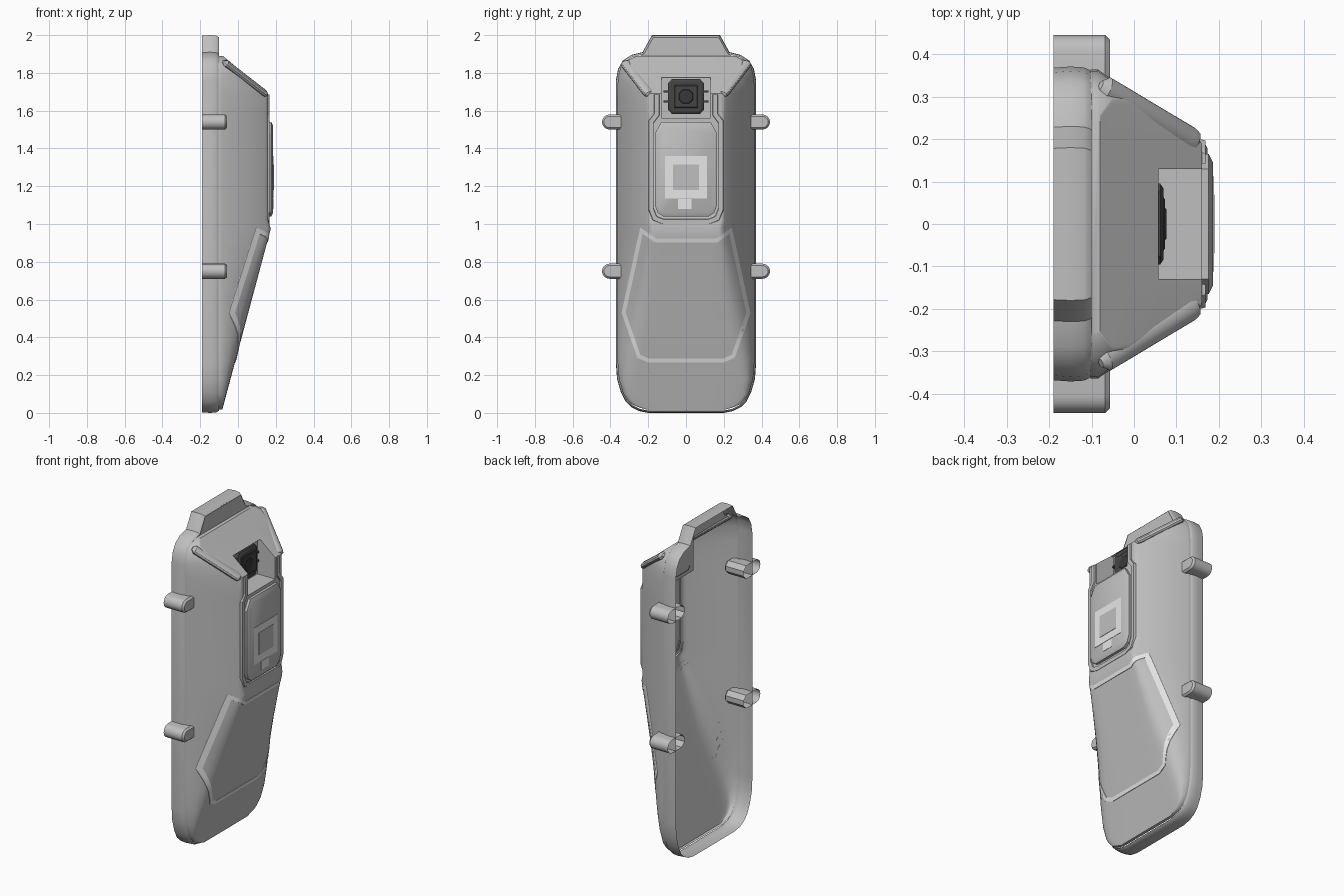
import bpy, bmesh, math
from mathutils import Vector
from mathutils.bvhtree import BVHTree

if "Cube" in bpy.data.objects:
    bpy.data.objects.remove(bpy.data.objects["Cube"])


def material(name, v):
    m = bpy.data.materials.new(name)
    m.diffuse_color = (v, v, v, 1)
    m.use_nodes = True
    m.node_tree.nodes["Principled BSDF"].inputs["Base Color"].default_value = m.diffuse_color
    return m


GREY = material("body grey", 0.52)
LIGHT = material("light marking", 0.8)
DARK = material("camera dark grey", 0.06)
BLACK = material("lens black", 0.04)


def make(name, verts, faces, mat, angle=30):
    bm = bmesh.new()
    vs = [bm.verts.new(v) for v in verts]
    for f in faces:
        bm.faces.new([vs[i] for i in f])
    bmesh.ops.remove_doubles(bm, verts=bm.verts, dist=0.0005)
    bmesh.ops.recalc_face_normals(bm, faces=bm.faces)
    me = bpy.data.meshes.new(name)
    bm.to_mesh(me)
    bm.free()
    me.materials.append(mat)
    ob = bpy.data.objects.new(name, me)
    bpy.context.collection.objects.link(ob)
    bpy.ops.object.select_all(action='DESELECT')
    ob.select_set(True)
    bpy.context.view_layer.objects.active = ob
    bpy.ops.object.shade_smooth_by_angle(angle=math.radians(angle))
    return ob


def mirror(half):
    """Close a +y half outline by mirroring it."""
    return half + [(-y, z) for y, z in reversed(half)]


def loft(name, rings, mat, cap=True):
    """Bridge equal rings of points; optionally cap the last one."""
    n = len(rings[0])
    faces = [(k * n + i, k * n + (i + 1) % n, (k + 1) * n + (i + 1) % n, (k + 1) * n + i)
             for k in range(len(rings) - 1) for i in range(n)]
    if cap:
        faces.append(tuple(range((len(rings) - 1) * n, len(rings) * n)))
    return make(name, [p for r in rings for p in r], faces, mat)


def inset(pts, d):
    """Offset an outline in (y, z) toward its inside using mitred corners."""
    n, out = len(pts), []
    area = sum(pts[i][0] * pts[(i + 1) % n][1] - pts[(i + 1) % n][0] * pts[i][1] for i in range(n))
    s = 1 if area > 0 else -1
    for i in range(n):
        p, a, b = Vector(pts[i]), Vector(pts[i - 1]), Vector(pts[(i + 1) % n])
        u, v = (p - a).normalized(), (b - p).normalized()
        m = Vector((-u.y - v.y, u.x + v.x)).normalized() * s
        c = max(0.5, m.dot(Vector((-u.y, u.x)) * s))
        out.append(tuple(p + m * (d / c)))
    return out


def plate(name, pts, steps, mat):
    """Stack of (x, inset) rings, open at the back, capped in front."""
    return loft(name, [[(x, y, z) for y, z in inset(pts, d)] for x, d in steps], mat)


def rect(hw, z0, z1, yc=0):
    return [(yc - hw, z0), (yc + hw, z0), (yc + hw, z1), (yc - hw, z1)]


def ribbon(name, pts, width, xf, h, closed, mat, taper=0.8):
    """Raised strip following a path on the surface x = xf(y, z)."""
    n, rows = len(pts), []
    for i in range(n):
        a = Vector(pts[i - 1]) if closed or i else Vector(pts[0])
        b = Vector(pts[(i + 1) % n]) if closed or i < n - 1 else Vector(pts[i])
        p = Vector(pts[i])
        u, v = (p - a).normalized(), (b - p).normalized()
        t = (u + v).normalized()
        m = Vector((-t.y, t.x)) * (width / 2 / max(0.6, t.dot(u if u.length else v)))
        rows.append([(xf(q.x, q.y) + dx, q.x, q.y) for q, dx in
                     ((p + m, 0), (p + m * taper, h), (p - m * taper, h), (p - m, 0))])
    faces = []
    for i in range(n if closed else n - 1):
        j = (i + 1) % n
        faces += [(4 * i + k, 4 * i + k + 1, 4 * j + k + 1, 4 * j + k) for k in range(3)]
    if not closed:
        faces += [(0, 1, 2, 3), tuple(range(4 * n - 4, 4 * n))]
    return make(name, [p for r in rows for p in r], faces, mat)


# Back rim with top tab, open at the back
rim = mirror([(.2, 0), (.25, .01), (.29, .03), (.32, .06), (.345, .11), (.365, .18), (.371, .26),
              (.371, 1.76), (.36, 1.82), (.335, 1.865), (.29, 1.895), (.23, 1.91), (.18, 2.0)])
loft("back_rim", [[(x, y, z) for y, z in inset(rim, d)] for x, d in
                  ((-.19, .003), (-.15, 0), (-.118, .002), (-.107, .007), (-.1, .012))], GREY, cap=False)
make("tab_front", [(-.104, -.26, 1.88), (-.104, .26, 1.88), (-.104, .222, 1.902),
                   (-.104, .174, 1.991), (-.104, -.174, 1.991), (-.104, -.222, 1.902)],
     [tuple(range(6))], GREY)


# Main shell: horizontal slices (z, half width at back)
def depth(z):
    if z < .99:
        return .175 - .268 * (.98 - z)
    return .16 if z < 1.7 else .16 - 1.2 * (z - 1.69)


slices = [(.018, .21), (.03, .25), (.045, .285), (.07, .31), (.1, .332), (.18, .355), (.28, .363),
          (.4, .364), (.53, .364), (.66, .364), (.8, .364), (.9, .364), (.975, .364), (1.02, .364),
          (1.56, .364), (1.69, .364), (1.775, .36), (1.83, .346), (1.865, .318), (1.89, .26)]
verts, faces = [], []
for z, W in slices:
    x = max(depth(z), -.083)
    w = W - (x + .085) / 1.47
    t = max(0, min(1, (.98 - z) / .4))       # the front edge gets rounder lower down
    P, S = Vector((x, w)), Vector((-.085, W))
    A, B = P.lerp(S, .08 + .42 * t), Vector((x, w - .015 - .055 * t))
    half = [(-.102, W), tuple(S)]
    half += [tuple(A.lerp(P, q).lerp(P.lerp(B, q), q)) for q in (0, .25, .5, .75, 1)] + [(x, .13)]
    verts += [(a, b, z) for a, b in half] + [(a, -b, z) for a, b in reversed(half)]
for k in range(len(slices) - 1):
    for i in range(15):
        if i == 7 and slices[k][0] in (1.56, 1.69):
            continue  # camera pocket opening
        faces.append((k * 16 + i, k * 16 + i + 1, k * 16 + i + 17, k * 16 + i + 16))
top = len(verts) - 16
faces += [tuple(range(16)), tuple(range(top, top + 16))]
# Pocket walls: left, right, floor, back, lip
side = [(depth(1.56), 1.56), (depth(1.69), 1.69), (depth(1.775), 1.775), (.04, 1.775), (.04, 1.56)]
b = len(verts)
verts += [(x, .13, z) for x, z in side] + [(x, -.13, z) for x, z in side]
faces += [tuple(range(b, b + 5)), tuple(range(b + 5, b + 10))]
faces += [(b + i, b + (i + 1) % 5, b + 5 + (i + 1) % 5, b + 5 + i) for i in (2, 3, 4)]
shell = make("main_shell", verts, faces, GREY, 35)
tree = BVHTree.FromPolygons([v.co for v in shell.data.vertices],
                            [tuple(p.vertices) for p in shell.data.polygons])


def surface(y, z):
    """Depth of the shell's front surface at (y, z)."""
    hit = tree.ray_cast(Vector((1, y, z)), Vector((-1, 0, 0)))[0]
    return hit.x if hit else 0


# Raised shoulder ridges beside the top slope
for s, side_name in ((1, "left"), (-1, "right")):
    a, c = Vector((.144, s * .194, 1.687)), Vector((-.07, s * .322, 1.853))
    d = (c - a).normalized()
    u = d.cross(Vector((0, s, 0))).normalized()
    v = d.cross(u)
    rings = []
    for t, r in ((-.03, .3), (0, .85), (.06, 1), (.98, 1), (1.04, .4)):
        p = a.lerp(c, t)
        rings.append([tuple(p + (u * math.cos(q) * .02 + v * math.sin(q) * .029) * r)
                      for q in (i * math.pi / 6 for i in range(12))])
    loft(side_name + "_shoulder_ridge", rings, GREY)

# U-shaped frame around the pocket and panel
ribbon("panel_frame", mirror([(.155, 1.685), (.155, 1.58), (.185, 1.54), (.185, 1.08),
                              (.165, 1.03), (.12, 1.012)]),
       .03, lambda y, z: .155, .013, False, GREY)

# Front panel with square marking
plate("front_panel", mirror([(.12, 1.04), (.15, 1.06), (.165, 1.1), (.165, 1.48), (.13, 1.54)]),
      [(.155, 0), (.176, 0), (.186, .02)], GREY)
plate("square_marking", rect(.112, 1.135, 1.36), [(.185, 0), (.188, 0)], LIGHT)
plate("square_marking_centre", rect(.07, 1.18, 1.315), [(.187, 0), (.19, 0)], GREY)
plate("small_marking", rect(.036, 1.08, 1.133, -.007), [(.185, 0), (.188, 0)], LIGHT)

# Painted outline on the lower slope, draped over the shell
corners = mirror([(.16, .912), (.236, .965), (.33, .53), (.25, .3), (.2, .278)])
path = [tuple(Vector(p).lerp(Vector(corners[(i + 1) % 10]), j / 6))
        for i, p in enumerate(corners) for j in range(6)]
ribbon("lower_outline", path, .021, surface, .003, True, LIGHT, 1)

# Camera block in the pocket
cam = mirror([(.075, 1.583), (.095, 1.605), (.095, 1.745), (.075, 1.767)])
plate("camera_body", cam, [(.038, 0), (.062, 0), (.07, .012)], DARK)
plate("camera_face", rect(.062, 1.615, 1.735), [(.07, 0), (.073, .004)], DARK)
lens = [(.042 * math.cos(i * math.pi / 4 + .39), 1.675 + .042 * math.sin(i * math.pi / 4 + .39))
        for i in range(8)]
plate("camera_lens", lens, [(.072, 0), (.076, .004)], BLACK)
for s in (1, -1):
    for z in (1.648, 1.702):
        plate("camera_pin", rect(.014, z - .006, z + .006, s * .106), [(.04, 0), (.056, 0)], DARK)

# Side clips, open at the back
for s in (1, -1):
    for z in (.75, 1.54):
        arc = [(.405 + .04 * math.cos(q), .04 * math.sin(q))
               for q in (-math.pi / 2 + i * math.pi / 8 for i in range(9))]
        pts = [(s * y, z + h) for y, h in arc + [(.31, .04), (.285, .015), (.285, -.015), (.31, -.04)]]
        plate("side_clip", pts, [(-.19, 0), (-.068, 0), (-.057, .01)], GREY)
